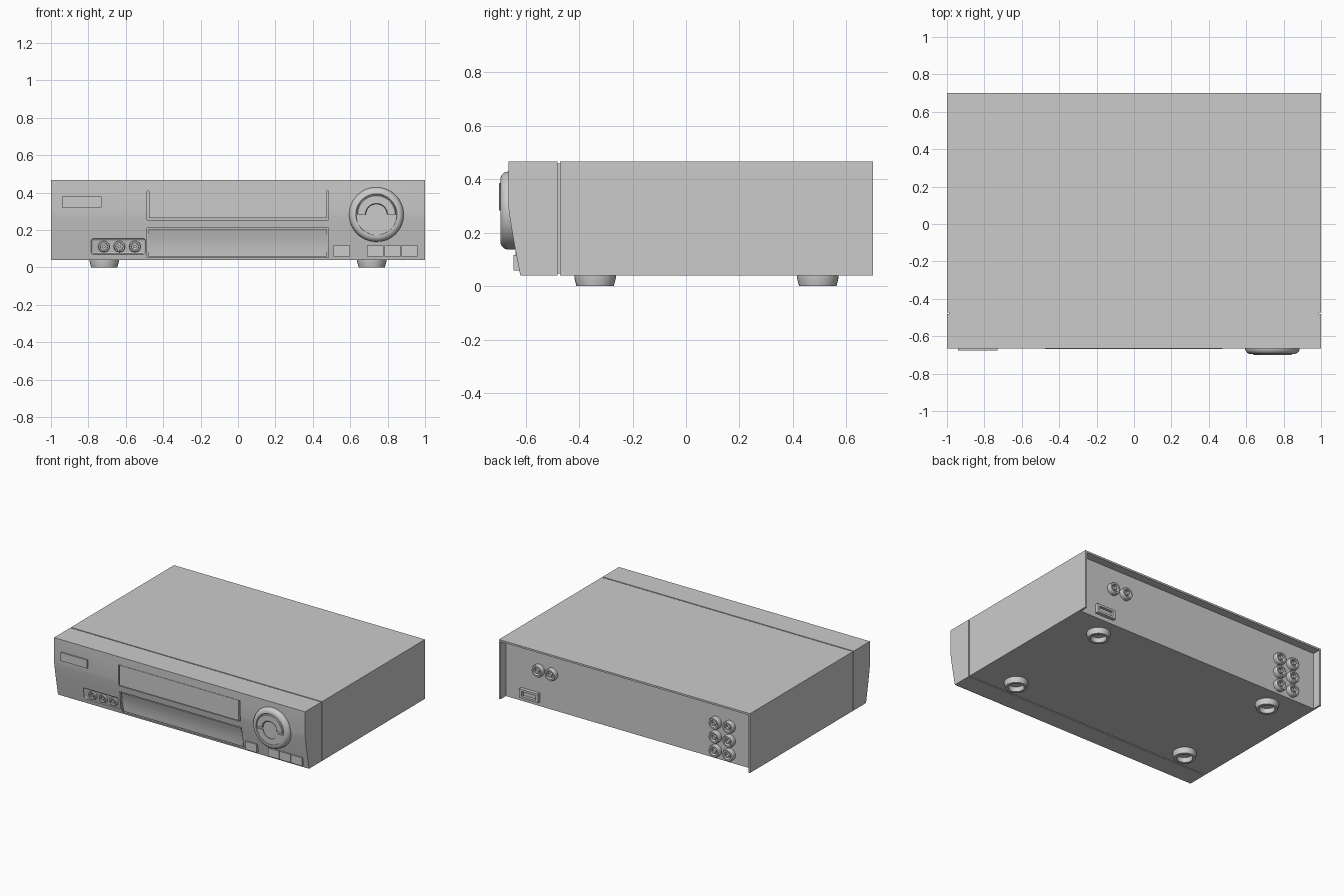
import bpy, bmesh, math
from mathutils import Matrix

if "Cube" in bpy.data.objects:
    bpy.data.objects.remove(bpy.data.objects["Cube"], do_unlink=True)

grey = bpy.data.materials.new("plain grey")
grey.use_nodes = True
grey.diffuse_color = (0.6, 0.6, 0.6, 1)
grey.node_tree.nodes["Principled BSDF"].inputs["Base Color"].default_value = (0.6, 0.6, 0.6, 1)

FRONT = Matrix.Rotation(math.pi / 2, 4, 'X')
BACK = Matrix.Rotation(-math.pi / 2, 4, 'X')
DOWN = Matrix.Rotation(math.pi, 4, 'X')


def finish(name, bm, smooth=False):
    bmesh.ops.recalc_face_normals(bm, faces=bm.faces)
    mesh = bpy.data.meshes.new(name)
    bm.to_mesh(mesh)
    bm.free()
    mesh.materials.append(grey)
    ob = bpy.data.objects.new(name, mesh)
    bpy.context.collection.objects.link(ob)
    if smooth:
        shade(ob)
    return ob


def activate(ob):
    bpy.ops.object.select_all(action='DESELECT')
    ob.select_set(True)
    bpy.context.view_layer.objects.active = ob


def shade(ob):
    activate(ob)
    bpy.ops.object.shade_smooth_by_angle(angle=math.radians(30))


def prism(name, profile, x0, x1, smooth=False):
    """Extrude a (y, z) outline along x."""
    bm = bmesh.new()
    face = bm.faces.new([bm.verts.new((x0, y, z)) for y, z in profile])
    ext = bmesh.ops.extrude_face_region(bm, geom=[face])
    verts = [v for v in ext["geom"] if isinstance(v, bmesh.types.BMVert)]
    bmesh.ops.translate(bm, verts=verts, vec=(x1 - x0, 0, 0))
    return finish(name, bm, smooth)


def box(name, x0, x1, y0, y1, z0, z1):
    return prism(name, [(y0, z0), (y1, z0), (y1, z1), (y0, z1)], x0, x1)


def lathe(name, profile, place, turn, angle=2 * math.pi, steps=32, closed=False):
    """Spin a (radius, height) outline about its axis, then turn and place it."""
    bm = bmesh.new()
    vs = [bm.verts.new((r, 0, h)) for r, h in profile]
    edges = [bm.edges.new(p) for p in zip(vs, vs[1:])]
    if closed:
        edges.append(bm.edges.new((vs[-1], vs[0])))
    bmesh.ops.spin(bm, geom=vs + edges, cent=(0, 0, 0), axis=(0, 0, 1),
                   angle=angle, steps=steps)
    bmesh.ops.remove_doubles(bm, verts=bm.verts, dist=1e-5)
    bmesh.ops.holes_fill(bm, edges=[e for e in bm.edges if e.is_boundary])
    bmesh.ops.transform(bm, matrix=Matrix.Translation(place) @ turn, verts=bm.verts)
    return finish(name, bm, True)


def cut(target, cutter):
    mod = target.modifiers.new("cut", 'BOOLEAN')
    mod.operation, mod.solver, mod.object = 'DIFFERENCE', 'EXACT', cutter
    cutter.hide_render = True
    activate(target)
    bpy.ops.object.modifier_apply(modifier=mod.name)
    bpy.data.objects.remove(cutter, do_unlink=True)


def socket(name, r, h, place, turn):
    lathe(name, [(r, 0), (r, h * .8), (r * .9, h), (r * .65, h), (r * .6, h * .3),
                 (r * .3, h * .3), (r * .3, h), (0, h)], place, turn, steps=20)


BOTTOM, TOP = 0.04, 0.467


def front_y(z):
    """Depth of the bezel face: upright above, sloping back below."""
    t = max(0, (0.30 - z) / 0.26)
    return -0.665 + 0.045 * t ** 1.15


def band(z0, z1, offset, n=6):
    return [(front_y(z) + offset, z) for z in (z0 + (z1 - z0) * i / n for i in range(n + 1))]


def strip(z0, z1, depth):
    """Outline that reaches a given depth into the bezel face."""
    return band(z0, z1, depth) + [(-0.8, z1), (-0.8, z0)]


# Case with recessed rear
case = box("case_cover", -1, 1, -0.472, 0.70, BOTTOM, TOP)
cut(case, box("rear_cutter", -0.987, 0.987, 0.64, 0.8, 0, TOP - 0.013))
box("seam_core", -0.99, 0.99, -0.50, -0.45, BOTTOM + 0.008, TOP - 0.008)

# Front bezel
bezel = prism("front_bezel", band(BOTTOM, 0.30, 0, 10) + [(-0.665, TOP), (-0.48, TOP), (-0.48, BOTTOM)], -1, 1)
cut(bezel, prism("door_cutter", strip(0.255, 0.41, 0.015), -0.487, 0.483))
cut(bezel, prism("flap_cutter", strip(0.053, 0.21, 0.015), -0.487, 0.483))

# Rounded pocket for the front sockets
pocket = prism("pocket_cutter", strip(0.07, 0.155, 0.012), -0.785, -0.495)
bev = pocket.modifiers.new("round", 'BEVEL')
bev.width, bev.segments = 0.012, 3
cut(bezel, pocket)
shade(bezel)
for x in (-0.717, -0.634, -0.551):
    socket("front_socket", 0.031, 0.026, (x, front_y(0.112) + 0.022, 0.112), FRONT)

# Cassette door and lower flap
box("cassette_door", -0.477, 0.473, -0.668, -0.64, 0.264, 0.41)
flap = [(y + 0.006 * math.sin(math.pi * i / 8), z)
        for i, (y, z) in enumerate(band(0.059, 0.202, 0.004, 8))]
prism("control_flap", flap + [(-0.61, 0.202), (-0.59, 0.059)], -0.479, 0.475, True)

# Power bar and push buttons
box("power_button", -0.94, -0.73, -0.676, -0.65, 0.32, 0.38)
for x0, x1 in ((0.51, 0.60), (0.69, 0.778), (0.782, 0.868), (0.872, 0.96)):
    box("push_button", x0, x1, -0.645, -0.60, 0.058, 0.117)

# Round shuttle dial
centre = (0.74, -0.62, 0.283)
lathe("dial_body", [(0.146, 0), (0.146, 0.048), (0.142, 0.060), (0.134, 0.069), (0.122, 0.075),
                    (0.110, 0.075), (0.108, 0.066), (0, 0.066)], centre, FRONT, steps=48)
lathe("dial_upper_arch", [(0.056, 0.06), (0.105, 0.06), (0.105, 0.076), (0.100, 0.080),
                          (0.060, 0.080), (0.056, 0.076)],
      centre, FRONT, angle=math.pi, closed=True)
lathe("dial_lower_arch", [(0.056, 0.06), (0.105, 0.06), (0.105, 0.071), (0.056, 0.071)],
      (0.74, -0.62, 0.265), FRONT @ Matrix.Rotation(math.pi, 4, 'Z') @ Matrix.Scale(0.9, 4, (0, 1, 0)),
      angle=math.pi, closed=True)

# Rear sockets
rear = [(0.72, 0.30), (0.615, 0.30)] + [(x, z) for x in (-0.69, -0.80) for z in (0.30, 0.20, 0.10)]
for x, z in rear:
    socket("rear_socket", 0.043, 0.035, (x, 0.638, z), BACK)

# Rear power inlet
inlet = box("power_inlet", 0.715, 0.865, 0.63, 0.665, 0.07, 0.135)
cut(inlet, box("inlet_cutter", 0.735, 0.845, 0.645, 0.70, 0.085, 0.12))

# Hollow feet
for x in (-0.715, 0.715):
    for y in (-0.34, 0.493):
        lathe("foot", [(0.078, -0.002), (0.078, 0.008), (0.070, 0.04), (0.052, 0.04),
                       (0.050, 0.006), (0, 0.006)], (x, y, BOTTOM), DOWN)
